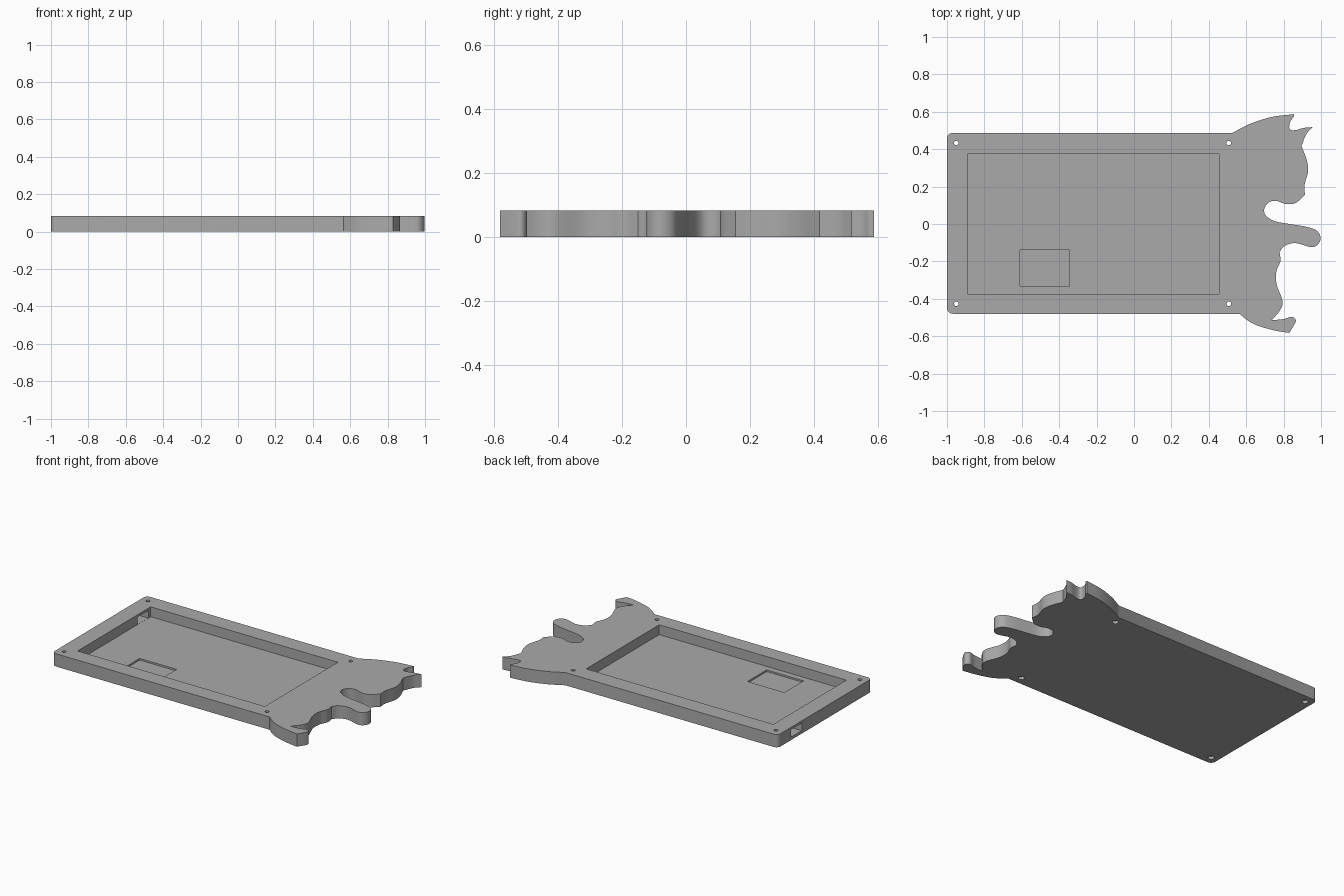
import bpy, bmesh, math
from mathutils import Vector

if "Cube" in bpy.data.objects:
    bpy.data.objects.remove(bpy.data.objects["Cube"])

H = 0.083        # plate height
FLOOR = 0.019    # floor level of the large pocket
TOP, BOTTOM, LEFT = 0.487, -0.48, -1.0

grey = bpy.data.materials.new("grey plastic")
grey.diffuse_color = (0.4, 0.4, 0.4, 1)
grey.use_nodes = True
grey.node_tree.nodes["Principled BSDF"].inputs["Base Color"].default_value = grey.diffuse_color


def prism(name, pts, z0, z1):
    """Extrude a flat outline from z0 to z1."""
    bm = bmesh.new()
    face = bm.faces.new([bm.verts.new((x, y, z0)) for x, y in pts])
    out = bmesh.ops.extrude_face_region(bm, geom=[face])
    verts = [g for g in out["geom"] if isinstance(g, bmesh.types.BMVert)]
    bmesh.ops.translate(bm, vec=(0, 0, z1 - z0), verts=verts)
    bmesh.ops.recalc_face_normals(bm, faces=bm.faces)
    mesh = bpy.data.meshes.new(name)
    bm.to_mesh(mesh)
    bm.free()
    obj = bpy.data.objects.new(name, mesh)
    bpy.context.collection.objects.link(obj)
    mesh.materials.append(grey)
    return obj


def arc(cx, cy, r, a0, a1, n):
    return [(cx + r * math.cos(math.radians(a0 + (a1 - a0) * i / n)),
             cy + r * math.sin(math.radians(a0 + (a1 - a0) * i / n))) for i in range(n + 1)]


def spline(run, steps=6):
    """Smooth curve through a run of points, without its last point."""
    p = [Vector(q) for q in run]
    p = [2 * p[0] - p[1]] + p + [2 * p[-1] - p[-2]]
    out = []
    for a, b, c, d in zip(p, p[1:], p[2:], p[3:]):
        for i in range(steps):
            t = i / steps
            q = 0.5 * (2 * b + (c - a) * t + (2 * a - 5 * b + 4 * c - d) * t * t
                       + (3 * b - a - 3 * c + d) * t ** 3)
            out.append((q.x, q.y))
    return out


def cut(target, cutter):
    mod = target.modifiers.new("cut", 'BOOLEAN')
    mod.operation, mod.solver, mod.object = 'DIFFERENCE', 'EXACT', cutter
    cutter.hide_render = True
    bpy.context.view_layer.objects.active = target
    bpy.ops.object.modifier_apply(modifier=mod.name)
    bpy.data.objects.remove(cutter)


def box(name, x0, x1, y0, y1, z0, z1):
    return prism(name, [(x0, y0), (x1, y0), (x1, y1), (x0, y1)], z0, z1)


# Wavy end of the plate: smooth runs that meet at sharp corners
runs = [
    [(0.525, TOP), (0.62, 0.535), (0.735, 0.572), (0.855, 0.587)],
    [(0.855, 0.587), (0.853, 0.572), (0.837, 0.55), (0.83, 0.515), (0.842, 0.502),
     (0.869, 0.503), (0.91, 0.514), (0.955, 0.518)],
    [(0.955, 0.518), (0.922, 0.481), (0.895, 0.417)],
    [(0.895, 0.417), (0.922, 0.348), (0.931, 0.283), (0.912, 0.209), (0.914, 0.155)],
    [(0.914, 0.155), (0.863, 0.112), (0.81, 0.107), (0.767, 0.122), (0.725, 0.118),
     (0.698, 0.086), (0.703, 0.048), (0.751, 0.016), (0.832, 0.0), (0.917, -0.014),
     (0.976, -0.035), (0.998, -0.075), (0.981, -0.112), (0.944, -0.123), (0.863, -0.102),
     (0.805, -0.118), (0.778, -0.15)],
    [(0.778, -0.15), (0.783, -0.198), (0.762, -0.251), (0.762, -0.32), (0.794, -0.412),
     (0.778, -0.465), (0.735, -0.515)],
    [(0.735, -0.515), (0.8, -0.508), (0.842, -0.497), (0.865, -0.513), (0.856, -0.54),
     (0.83, -0.582)],
    [(0.83, -0.582), (0.751, -0.569), (0.66, -0.543), (0.607, -0.515), (0.564, BOTTOM)],
]
outline = [p for run in runs for p in spline(run)] + [(0.564, BOTTOM)]

# Rounded corners of the straight end
R = 0.03
outline += arc(LEFT + R, BOTTOM + R, R, 270, 180, 6)
outline += arc(LEFT + R, TOP - R, R, 180, 90, 6)
plate = prism("display_tray", outline, 0, H)

# Large pocket, shallow floor recess and cable slot through the end wall
cut(plate, box("pocket_cutter", -0.89, 0.455, -0.375, 0.375, FLOOR, H + 0.1))
cut(plate, box("recess_cutter", -0.61, -0.345, -0.335, -0.138, FLOOR - 0.011, FLOOR + 0.03))
cut(plate, box("slot_cutter", -1.1, -0.85, 0.24, 0.35, FLOOR + 0.0005, 0.068))

# Screw holes with a wider seat underneath
for x in (-0.95, 0.507):
    for y in (-0.427, 0.433):
        cut(plate, prism("hole_cutter", arc(x, y, 0.012, 0, 345, 23), -0.1, H + 0.1))
        cut(plate, prism("seat_cutter", arc(x, y, 0.019, 0, 345, 23), -0.1, 0.02))

# Smooth curved walls, keep corners sharp
bpy.ops.object.select_all(action='DESELECT')
plate.select_set(True)
bpy.context.view_layer.objects.active = plate
bpy.ops.object.shade_smooth_by_angle(angle=math.radians(30))
